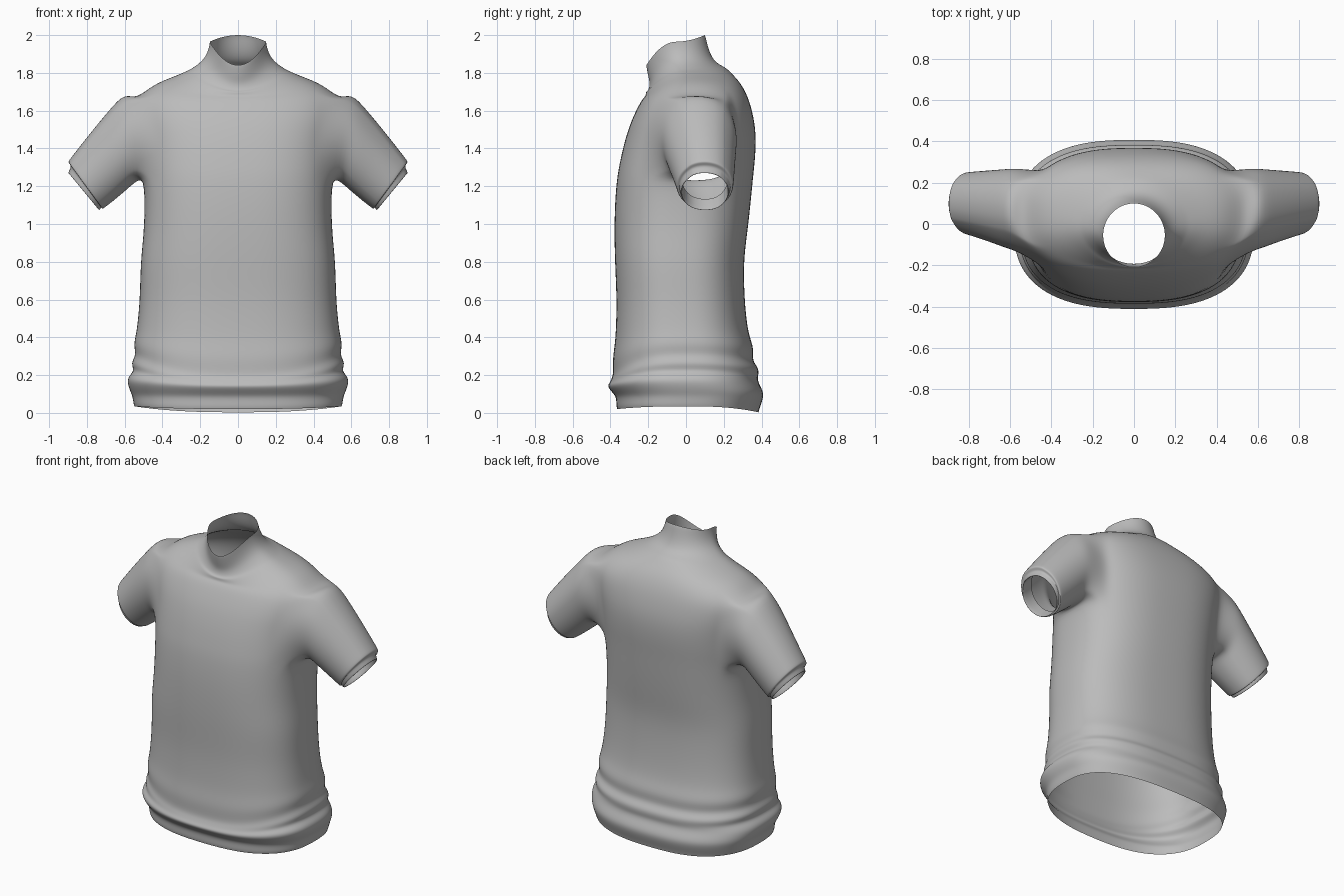
import bpy, bmesh
from math import sin, cos, pi, atan2

cube = bpy.data.objects.get("Cube")
if cube:
    bpy.data.objects.remove(cube, do_unlink=True)

SEGMENTS = 40
ARM_COLUMNS = 4          # columns each side of the armhole centre
ARM_LOW, ARM_HIGH = 1.24, 1.66

cloth = bpy.data.materials.new("grey cloth")
cloth.use_nodes = True
grey = (0.5, 0.5, 0.5, 1)
cloth.diffuse_color = grey
bsdf = cloth.node_tree.nodes["Principled BSDF"]
bsdf.inputs["Base Color"].default_value = grey
bsdf.inputs["Roughness"].default_value = 0.8


def power(value, exponent):
    return abs(value) ** exponent * (1 if value >= 0 else -1)


def ring(bm, width, front, back, z_front, z_side, z_back, exponent):
    """Closed horizontal loop whose height may differ at front, side and back."""
    verts = []
    for i in range(SEGMENTS):
        a = 2 * pi * i / SEGMENTS
        s = sin(a)
        end = z_back if s > 0 else z_front
        y = (front + back) / 2 + (back - front) / 2 * power(s, exponent)
        verts.append(bm.verts.new((width * power(cos(a), exponent), y,
                                   z_side + (end - z_side) * s * s)))
    return verts


def join(bm, lower, upper, skip=()):
    n = len(lower)
    for i in range(n):
        if i not in skip:
            j = (i + 1) % n
            bm.faces.new((lower[i], lower[j], upper[j], upper[i]))


# Body: side height, half width, front y, back y
body = [
    (0.035, 0.55, -0.365, 0.385), (0.05, 0.555, -0.37, 0.39),
    (0.09, 0.56, -0.37, 0.41), (0.12, 0.575, -0.385, 0.41),
    (0.17, 0.59, -0.41, 0.385), (0.20, 0.575, -0.415, 0.38),
    (0.225, 0.55, -0.405, 0.385), (0.265, 0.57, -0.395, 0.385),
    (0.305, 0.54, -0.385, 0.35), (0.36, 0.555, -0.39, 0.362),
    (0.42, 0.54, -0.375, 0.335), (0.50, 0.53, -0.37, 0.32),
    (0.62, 0.52, -0.368, 0.31), (0.80, 0.517, -0.377, 0.305),
    (0.95, 0.50, -0.38, 0.325), (1.1, 0.495, -0.378, 0.342),
    (ARM_LOW, 0.50, -0.367, 0.355), (1.32, 0.505, -0.352, 0.364),
    (1.4, 0.51, -0.335, 0.37), (1.48, 0.52, -0.313, 0.37),
    (1.56, 0.535, -0.285, 0.36), (ARM_HIGH, 0.54, -0.235, 0.335),
]
# Yoke and collar: half width, front y, back y, front z, side z, back z, roundness
collar = [
    (0.45, -0.215, 0.295, 1.675, 1.74, 1.74, 0.85),
    (0.34, -0.213, 0.25, 1.69, 1.78, 1.79, 0.95),
    (0.27, -0.212, 0.215, 1.70, 1.81, 1.825, 1),
    (0.25, -0.20, 0.195, 1.705, 1.82, 1.835, 1),
    (0.19, -0.19, 0.15, 1.74, 1.86, 1.86, 1),
    (0.16, -0.20, 0.12, 1.78, 1.91, 1.92, 1),
    (0.15, -0.21, 0.105, 1.83, 1.955, 1.99, 1),
    (0.15, -0.21, 0.10, 1.84, 1.965, 2.0, 1),
]
# Sleeve: top x z, bottom x z, centre y, half depth
sleeve = [
    (0.60, 1.695, 0.535, 1.225, 0.07, 0.205),
    (0.67, 1.62, 0.575, 1.19, 0.075, 0.195),
    (0.79, 1.475, 0.645, 1.13, 0.09, 0.172),
    (0.89, 1.345, 0.71, 1.08, 0.1, 0.155),
    (0.902, 1.33, 0.716, 1.077, 0.1, 0.152),
    (0.888, 1.315, 0.722, 1.087, 0.1, 0.138),
    (0.885, 1.30, 0.722, 1.085, 0.1, 0.136),
    (0.902, 1.27, 0.735, 1.068, 0.1, 0.13),
    (0.896, 1.268, 0.735, 1.075, 0.1, 0.122),
    (0.83, 1.34, 0.68, 1.13, 0.1, 0.122),
]

bm = bmesh.new()
rings = []
for z, width, front, back in body:
    sag = 0.1 * max(0, 1 - abs(z - 0.3) / 0.22)      # folds droop at the centre
    hem = 0.035 * max(0, 1 - z / 0.12)
    rings.append(ring(bm, width, front, back, z - sag - hem * 0.6,
                      z, z - sag * 0.3 - hem * 1.3, 0.77))
rings += [ring(bm, *row) for row in collar]

heights = [row[0] for row in body]
low, high = heights.index(ARM_LOW), heights.index(ARM_HIGH)
sides = (0, SEGMENTS // 2)
opening = {(s + c) % SEGMENTS for s in sides for c in range(-ARM_COLUMNS, ARM_COLUMNS)}
for r in range(len(rings) - 1):
    join(bm, rings[r], rings[r + 1], opening if low <= r < high else ())

# Sleeves grow from the armhole loops
for start, side in zip(sides, (1, -1)):
    def at(r, c):
        return rings[r][(start + c * side) % SEGMENTS]
    k = ARM_COLUMNS
    loop = [at(low, c) for c in range(-k, k)] + [at(r, k) for r in range(low, high)]
    loop += [at(high, c) for c in range(k, -k, -1)]
    loop += [at(r, -k) for r in range(high, low, -1)]
    mid_z = (ARM_LOW + ARM_HIGH) / 2
    angles = [atan2((v.co.z - mid_z) / 0.21, (v.co.y - 0.02) / 0.24) for v in loop]
    previous = loop
    for tx, tz, bx, bz, y, depth in sleeve:
        current = [bm.verts.new((side * ((tx + bx) / 2 + (tx - bx) / 2 * sin(a)),
                                 y + depth * cos(a),
                                 (tz + bz) / 2 + (tz - bz) / 2 * sin(a)))
                   for a in angles]
        join(bm, previous, current)
        previous = current

bmesh.ops.recalc_face_normals(bm, faces=bm.faces)
mesh = bpy.data.meshes.new("shirt")
bm.to_mesh(mesh)
bm.free()
mesh.materials.append(cloth)
shirt = bpy.data.objects.new("shirt", mesh)
bpy.context.collection.objects.link(shirt)
for polygon in mesh.polygons:
    polygon.use_smooth = True
subdivision = shirt.modifiers.new("Soft cloth", "SUBSURF")
subdivision.levels = subdivision.render_levels = 2
